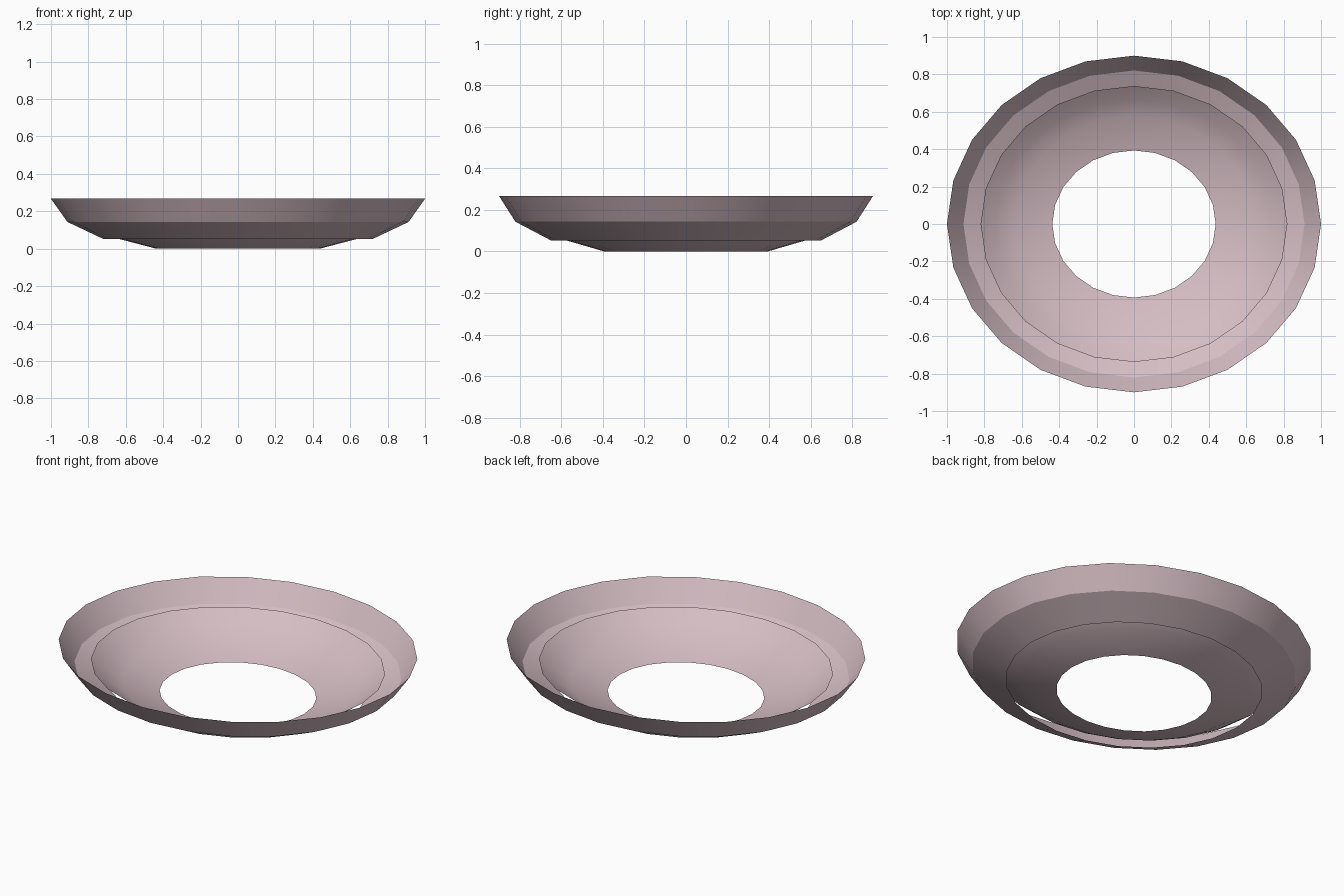
import bpy, bmesh, math

cube = bpy.data.objects.get("Cube")
if cube:
    bpy.data.objects.remove(cube, do_unlink=True)

SIDES = 24
DEPTH = 0.9  # the plan is an oval, narrower front to back

# Single colour
pink = bpy.data.materials.new("dusty_pink")
pink.use_nodes = True
colour = (0.66, 0.51, 0.55, 1.0)
pink.diffuse_color = colour
bsdf = pink.node_tree.nodes["Principled BSDF"]
bsdf.inputs["Base Color"].default_value = colour
bsdf.inputs["Roughness"].default_value = 0.8


def oval_shell(name, profile):
    """Open sheet swept around z from (radius, height) points, inside out."""
    bm = bmesh.new()
    rings = []
    for r, z in profile:
        rings.append([bm.verts.new((r * math.cos(a), r * DEPTH * math.sin(a), z))
                      for a in (2 * math.pi * i / SIDES for i in range(SIDES))])
    for lower, upper in zip(rings, rings[1:]):
        for i in range(SIDES):
            j = (i + 1) % SIDES
            bm.faces.new((lower[i], upper[i], upper[j], lower[j]))
    mesh = bpy.data.meshes.new(name)
    bm.to_mesh(mesh)
    bm.free()
    mesh.materials.append(pink)
    obj = bpy.data.objects.new(name, mesh)
    bpy.context.collection.objects.link(obj)
    bpy.ops.object.select_all(action='DESELECT')
    obj.select_set(True)
    bpy.context.view_layer.objects.active = obj
    bpy.ops.object.shade_smooth_by_angle(angle=math.radians(25))
    return obj


# Flared outer band with a crease halfway up
oval_shell("outer_rim", [(0.72, 0.052), (0.912, 0.143), (1.0, 0.267)])

# Shallow curved bowl with an open bottom, sitting inside the band
oval_shell("inner_bowl", [(0.437, 0.0), (0.64, 0.053), (0.74, 0.107), (0.82, 0.165)])
